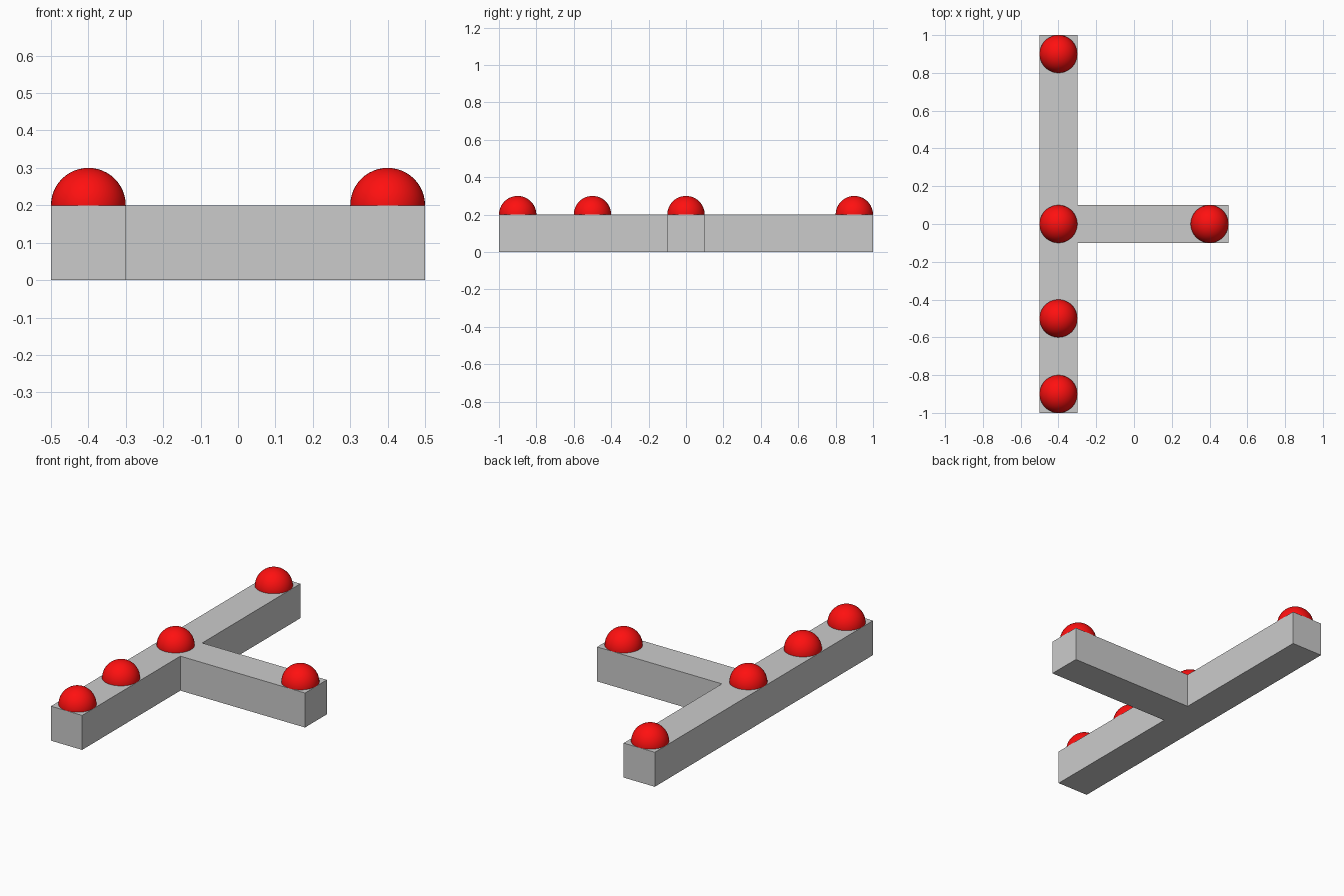
import bpy, bmesh

if "Cube" in bpy.data.objects:
    bpy.data.objects.remove(bpy.data.objects["Cube"])

# T-shaped beam: one outline extruded upward
outline = [(-0.5, -1), (-0.3, -1), (-0.3, -0.1), (0.5, -0.1),
           (0.5, 0.1), (-0.3, 0.1), (-0.3, 1), (-0.5, 1)]
bm = bmesh.new()
base = bm.faces.new([bm.verts.new((x, y, 0)) for x, y in outline])
top = bmesh.ops.extrude_face_region(bm, geom=[base], use_keep_orig=True)["geom"]
bmesh.ops.translate(bm, vec=(0, 0, 0.2),
                    verts=[v for v in top if isinstance(v, bmesh.types.BMVert)])
bmesh.ops.recalc_face_normals(bm, faces=bm.faces)
mesh = bpy.data.meshes.new("t_beam")
bm.to_mesh(mesh)
bm.free()
bpy.context.collection.objects.link(bpy.data.objects.new("t_beam", mesh))

# Red balls, half sunk into the top of the beam
red = bpy.data.materials.new("red")
red.diffuse_color = (1, 0.005, 0.005, 1)
red.use_nodes = True
red.node_tree.nodes["Principled BSDF"].inputs["Base Color"].default_value = red.diffuse_color
spots = {"end_ball_back": (-0.4, 0.9), "junction_ball": (-0.4, 0),
         "middle_ball": (-0.4, -0.5), "end_ball_front": (-0.4, -0.9),
         "arm_ball": (0.4, 0)}
for name, (x, y) in spots.items():
    bpy.ops.mesh.primitive_uv_sphere_add(segments=48, ring_count=24, radius=0.1,
                                         location=(x, y, 0.2))
    ball = bpy.context.object
    ball.name = name
    ball.data.materials.append(red)
    bpy.ops.object.shade_smooth()
